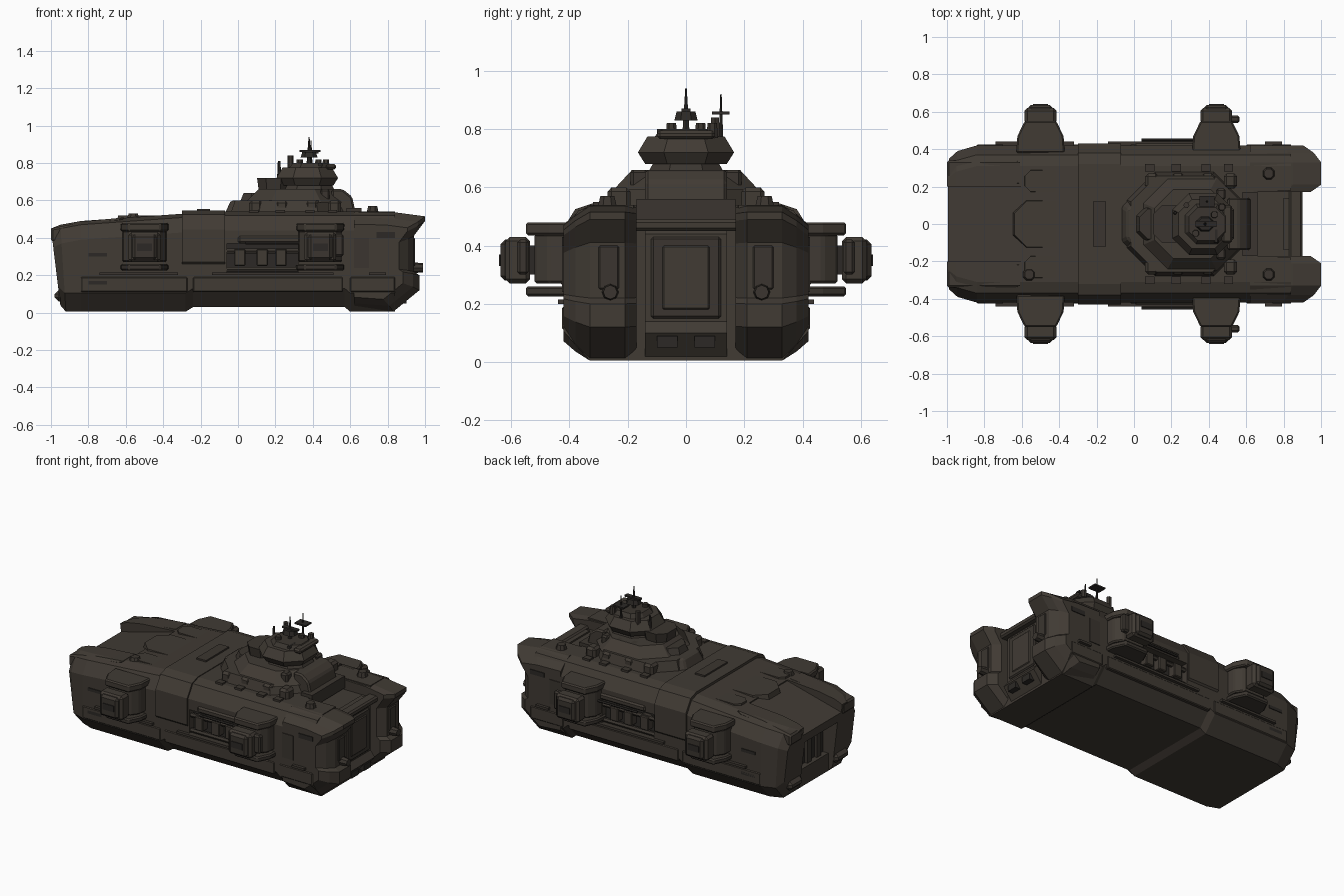
import bpy, bmesh, math
from mathutils import Vector

cube = bpy.data.objects.get("Cube")
if cube:
    bpy.data.objects.remove(cube)

BEAM = .42  # half width of the hull
DECK = .54  # deck height


def material(name, red, green, blue):
    mat = bpy.data.materials.new(name)
    mat.use_nodes = True
    mat.diffuse_color = (red, green, blue, 1)
    shader = mat.node_tree.nodes["Principled BSDF"]
    shader.inputs["Base Color"].default_value = (red, green, blue, 1)
    shader.inputs["Roughness"].default_value = .8
    return mat


HULL = material("brown grey armour", .052, .043, .034)
PANEL = material("dark armour", .043, .036, .029)
DARK = material("shadowed metal", .025, .022, .019)


def loft(name, rings, mat=HULL, mirror=False, bevel=0):
    """Skin a list of equal point rings and cap both ends."""
    bm = bmesh.new()
    loops = [[bm.verts.new(point) for point in ring] for ring in rings]
    count = len(loops[0])
    for lower, upper in zip(loops, loops[1:]):
        for i in range(count):
            j = (i + 1) % count
            bm.faces.new((lower[i], lower[j], upper[j], upper[i]))
    bm.faces.new(loops[0])
    bm.faces.new(loops[-1])
    bmesh.ops.recalc_face_normals(bm, faces=bm.faces)
    mesh = bpy.data.meshes.new(name)
    bm.to_mesh(mesh)
    bm.free()
    mesh.materials.append(mat)
    part = bpy.data.objects.new(name, mesh)
    bpy.context.collection.objects.link(part)
    if bevel:
        edge = part.modifiers.new("bevel", "BEVEL")
        edge.width, edge.segments = bevel, 1
    if mirror:
        part.modifiers.new("mirror", "MIRROR").use_axis = (False, True, False)
    return part


def side_prism(name, profile, across, **style):
    """Extrude an x-z profile across a range of y."""
    return loft(name, [[(x, y, z) for x, z in profile] for y in across], **style)


def plan_prism(name, outline, height, **style):
    """Extrude an x-y outline through a range of z."""
    return loft(name, [[(x, y, z) for x, y in outline] for z in height], **style)


def box(name, x, y, z, **style):
    (left, right), (near, far) = x, y
    return plan_prism(name, [(left, near), (right, near), (right, far), (left, far)], z, **style)


def flank_plate(name, x, z, proud=.01, **style):
    """Plate standing proud of both hull sides."""
    return box(name, x, (BEAM - .05, BEAM + proud), z, mirror=True, **style)


def deck_box(name, x, y, height, **style):
    """Block rooted in the deck, one on each side."""
    return box(name, x, y, (DECK - .06, DECK + height), mirror=True, **style)


def octagon(x, y, z, length, width):
    cut = .27 * min(length, width)
    long, wide = length / 2, width / 2
    half = [(long, wide - cut), (long - cut, wide), (cut - long, wide), (-long, wide - cut)]
    return [(x + s * u, y + s * v, z) for s in (1, -1) for u, v in half]


def tier(name, x, length, width, height, y=0, top=.8, **style):
    """Octagonal frustum whose upper face is scaled by top."""
    bottom, upper = height
    return loft(name, [octagon(x, y, bottom, length, width),
                       octagon(x, y, upper, length * top, width * top)], **style)


def rod(name, start, end, radius, sides=6, tip=1, mat=DARK, mirror=False):
    start, end = Vector(start), Vector(end)
    turn = (end - start).to_track_quat("Z", "Y")
    angles = [math.tau * i / sides for i in range(sides)]

    def ring(centre, size):
        return [centre + turn @ Vector((size * math.cos(a), size * math.sin(a), 0)) for a in angles]

    return loft(name, [ring(start, radius), ring(end, radius * tip)], mat=mat, mirror=mirror)


def carve(target, cutter):
    cut = target.modifiers.new("cut", "BOOLEAN")
    cut.operation, cut.object, cut.solver = "DIFFERENCE", cutter, "EXACT"
    bpy.context.view_layer.objects.active = target
    bpy.ops.object.modifier_apply(modifier=cut.name)
    bpy.data.objects.remove(cutter)


def section(x, lean=0, wide=BEAM, keel=.005, deck=DECK):
    """Hull cross-section whose deck leans forward or aft of its keel."""
    half = [(wide - .09, keel), (wide, keel + .1), (wide, deck - .1),
            (wide - .05, deck - .02), (wide - .11, deck)]
    outline = half + [(-y, z) for y, z in reversed(half)]
    return [(x + lean * (z - keel) / (deck - keel), y, z) for y, z in outline]


# Main hull with bays cut into the bow, stern and flanks
hull = loft("hull", [section(-.95, lean=-.05, wide=.35, keel=.04, deck=.45),
                     section(-.92, lean=-.03, wide=.39, deck=.47), section(-.84, deck=.49),
                     section(-.28, deck=.53), section(-.24, keel=.03), section(.57, keel=.03),
                     section(.6), section(.84)])
roof_slope = [(-1.1, .37), (-.6, .5), (-.6, .7), (-1.1, .7)]
carve(hull, side_prism("bow_roof_cutter", roof_slope, (-.2, .2)))
carve(hull, box("bow_bay_cutter", (-1.2, -.86), (-.17, .17), (.12, .34)))
carve(hull, box("bow_foot_cutter", (-1.2, -.92), (-.17, .17), (-.1, .2)))
carve(hull, box("stern_deck_cutter", (.64, 1), (-.18, .18), (.47, .8)))
for sides in ((-.6, -.37), (.37, .6)):
    carve(hull, box("flank_cutter", (-.06, .32), sides, (.2, .37)))

# Bow bay, lip and raised cheeks
box("bow_bay_wall", (-.88, -.85), (-.17, .17), (.12, .34), mat=DARK)
for y in (-.1, 0, .1):
    box("bow_bay_rib", (-.9, -.85), (y - .02, y + .02), (.12, .34), mat=PANEL)
box("bow_lip", (-.98, -.9), (.17, .31), (.06, .12), mirror=True, bevel=.02)
cheek = [(-1, .38), (-1, .45), (-.8, .49), (-.6, .51), (-.7, .44), (-.9, .37)]
side_prism("bow_cheek", cheek, (.21, .34), mirror=True, bevel=.01)
for z in (.15, .3):
    flank_plate("bow_side_vent", (-.8, -.7), (z, z + .02), mat=DARK, proud=.005)

# Deck plating, collar and domes
loft("hull_collar", [section(x, wide=BEAM + .01, keel=.17, deck=DECK + .005) for x in (-.3, -.07)])
tier("deck_plate", -.45, .4, .26, (.48, .52), top=.95)
tier("deck_strip", -.46, .26, .12, (.48, .52), y=.23, top=.95, mirror=True)
deck_box("deck_spine", (-.22, -.15), (0, .12), .015, mat=PANEL)
tier("bow_dome", -.56, .08, .08, (.49, .53), y=-.27, top=.6, mat=PANEL)
tier("stern_dome", .72, .08, .08, (.5, .57), y=.27, top=.6, mirror=True, mat=PANEL)

# Lower belt armour in three lengths
for start, end in ((-.84, -.27), (-.24, .56), (.6, .84)):
    flank_plate("belt_armour", (start, end), (.11, .19), proud=.005, bevel=.005)
    flank_plate("belt_rail", (start + .1, end - .05), (.2, .215), proud=.02, mat=PANEL)

# Equipment inside the flank bays
box("flank_bay_wall", (-.06, .32), (.36, .375), (.2, .37), mat=DARK, mirror=True)
for z in (.23, .33):
    rod("flank_pipe", (-.07, .4, z), (.32, .4, z), .015, mat=PANEL, mirror=True)
for x in (-.02, .1, .2):
    flank_plate("flank_crate", (x, x + .06), (.25, .34), proud=.005, bevel=.005)
flank_plate("flank_hood", (0, .34), (.37, .41), bevel=.01)
rod("flank_rail", (.04, .45, .37), (.33, .45, .37), .008, mirror=True)


def sponson_slab(name, x, reach, tip, height, mat=HULL):
    """Slab that tapers outward from the hull side."""
    near, far = BEAM - .04, BEAM + .05
    outline = [(-1, near), (1, near), (.95, far), (.65, tip), (-.65, tip), (-.95, far)]
    plan_prism(name, [(x + reach * u, y) for u, y in outline], height, mat=mat, mirror=True, bevel=.008)


# Four side sponsons with gun pods
for x in (-.5, .44):
    sponson_slab("sponson_roof", x, .13, .55, (.435, .48))
    sponson_slab("sponson_body", x, .12, .52, (.27, .44))
    sponson_slab("sponson_floor", x, .13, .55, (.225, .26), PANEL)

    def pod_part(name, reach, y, tall, **style):
        box(name, (x - reach, x + reach), y, (.35 - tall, .35 + tall), mirror=True, **style)

    pod_part("gun_pod", .085, (.535, .62), .08, bevel=.015)
    pod_part("pod_axle", .05, (.5, .54), .05, mat=DARK)
    pod_part("pod_face", .065, (.6, .637), .07, mat=PANEL, bevel=.015)
    pod_part("pod_slot", .04, (.63, .642), .02, mat=DARK)
box("pod_bracket", (.5, .565), (.54, .58), (.3, .42), mirror=True, mat=PANEL, bevel=.01)

# Stern prongs, whose side faces are drawn in from the middle profile
prong = [(.62, .02), (.83, .005), (.97, .12), (.97, .2), (.94, .22), (.94, .41),
         (1, .49), (1, .515), (.85, .535), (.62, DECK)]


def drawn_in(shift, squash):
    """Prong profile pulled forward and squeezed towards its middle."""
    middle = DECK / 2
    return [(x - shift * (x - .62), middle + (z - middle) * squash) for x, z in prong]


layers = ((drawn_in(.15, .98), .17), (prong, .21), (prong, .33), (drawn_in(.1, .88), .38),
          (drawn_in(.25, .75), BEAM))
loft("stern_prong", [[(x, y, z) for x, z in profile] for profile, y in layers], mirror=True)
box("prong_panel", (.92, .947), (.23, .3), (.25, .4), mat=PANEL, mirror=True, bevel=.005)
rod("prong_lamp", (.93, .26, .24), (.99, .26, .24), .03, sides=8, tip=.8, mat=PANEL, mirror=True)
flank_plate("prong_side_door", (.62, .7), (.24, .4), proud=.005, mat=PANEL)
flank_plate("prong_side_plate", (.74, .84), (.4, .43), proud=.005, mat=DARK)

# Stern block and door set back between the prongs
block = [(.8, .02), (.84, .02), (.9, .1), (.87, .14), (.87, .44), (.84, .48), (.8, .48)]
side_prism("stern_block", block, (-.14, .14))
box("stern_door", (.86, .88), (-.12, .12), (.15, .43), mat=PANEL, bevel=.008)
box("door_inset", (.87, .885), (-.08, .08), (.18, .4), bevel=.005)
box("stern_step", (.84, .9), (.03, .1), (.05, .09), mat=DARK, mirror=True)
box("stern_beam", (.83, .9), (-.18, .18), (.45, .49), bevel=.01)

# Superstructure tiers
tier("tower_base", .27, .62, .56, (.53, .6), top=.92)
tier("tower_second", .31, .54, .5, (.59, .66), top=.74)
tier("fore_terrace", .09, .32, .36, (.53, .6), bevel=.01)
tier("fore_mount", .11, .2, .2, (.59, .64), mat=PANEL)
tier("tower_neck", .38, .28, .26, (.65, .7), mat=PANEL)
tier("bridge_skirt", .37, .28, .28, (.68, .72), top=1.18)
tier("bridge", .37, .33, .33, (.72, .775))
tier("bridge_roof", .39, .24, .22, (.77, .8), mat=PANEL)
tier("bridge_balcony", .19, .16, .18, (.66, .72), top=1.1, mat=PANEL)
box("bridge_visor", (.47, .525), (-.1, .1), (.765, .795), bevel=.01)
aft = [(.5, .53), (.63, .53), (.61, .62), (.56, .66), (.5, .66)]
side_prism("tower_aft", aft, (-.14, .14), bevel=.01)
deck_box("aft_locker", (.58, .66), (0, .17), .02, mat=PANEL)
for x in (.06, .2, .36, .48):
    deck_box("tower_buttress", (x, x + .07), (.19, .27), .06, bevel=.015)
    deck_box("deck_locker", (x, x + .05), (.28, .32), .01, mat=PANEL)
for x in (.24, .34, .44):
    deck_box("tower_vent", (x, x + .05), (.13, .19), .12, mat=PANEL, bevel=.01)

# Masts and antennas
rod("main_mast", (.38, 0, .79), (.38, 0, .94), .014, tip=.2)
tier("mast_platform", .38, .09, .08, (.83, .86), mat=DARK)
box("mast_arm", (.33, .44), (-.015, .015), (.86, .87), mat=DARK)
rod("side_mast", (.39, .12, .77), (.39, .12, .92), .009, tip=.3)
box("side_mast_arm", (.35, .43), (.09, .15), (.85, .86), mat=DARK)
rod("signal_pipe", (.28, .1, .75), (.28, .1, .84), .016, mat=PANEL)
rod("short_mast", (.22, .06, .7), (.22, .06, .81), .012, tip=.6)
rod("roof_gun", (.44, -.1, .79), (.44, -.03, .79), .012)
for x, y in ((.33, -.05), (.43, .05), (.47, .09)):
    tier("roof_box", x, .04, .04, (.77, .82), y=y, mat=PANEL)
